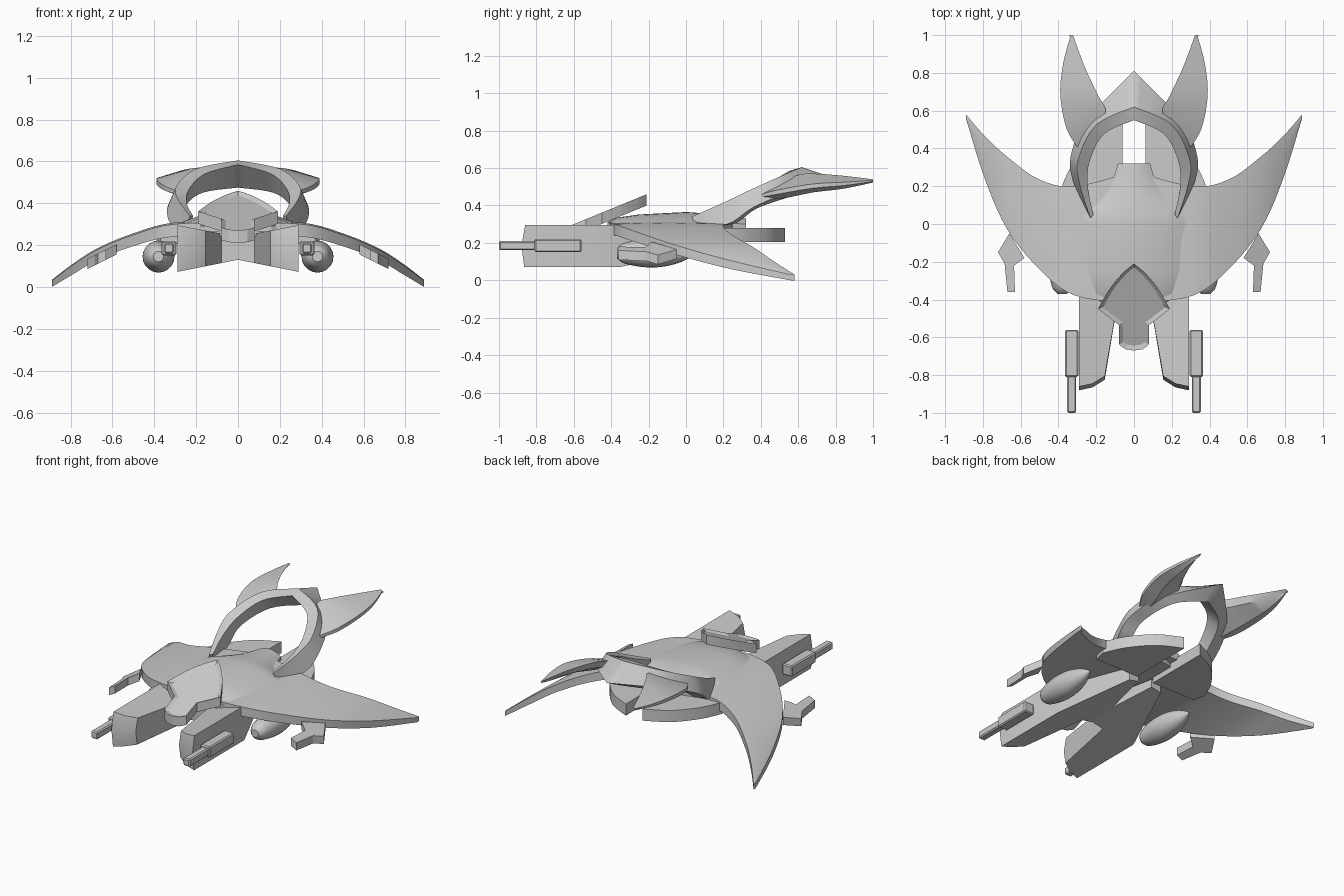
import bpy, bmesh, math
from mathutils import Vector

if "Cube" in bpy.data.objects:
    bpy.data.objects.remove(bpy.data.objects["Cube"])


def make(name, verts, faces, mirror=True, smooth=True):
    bm = bmesh.new()
    vs = [bm.verts.new(v) for v in verts]
    for f in faces:
        bm.faces.new([vs[i] for i in f])
    bmesh.ops.recalc_face_normals(bm, faces=bm.faces)
    me = bpy.data.meshes.new(name)
    bm.to_mesh(me)
    bm.free()
    ob = bpy.data.objects.new(name, me)
    bpy.context.collection.objects.link(ob)
    if mirror:
        ob.modifiers.new("mirror", 'MIRROR').merge_threshold = 0.0005
    if smooth:
        bpy.ops.object.select_all(action='DESELECT')
        ob.select_set(True)
        bpy.context.view_layer.objects.active = ob
        bpy.ops.object.shade_smooth_by_angle(angle=math.radians(30))
    return ob


def loft(name, rings, cap_start=True, cap_end=True, **kw):
    n = len(rings[0])
    faces = [(r * n + i, r * n + (i + 1) % n, (r + 1) * n + (i + 1) % n, (r + 1) * n + i)
             for r in range(len(rings) - 1) for i in range(n)]
    if cap_start:
        faces.append(tuple(range(n)))
    if cap_end:
        faces.append(tuple((len(rings) - 1) * n + i for i in range(n)))
    return make(name, [v for r in rings for v in r], faces, **kw)


def prism(name, outline, bottom, top, **kw):
    return loft(name, [[(x, y, bottom(x, y)) for x, y in outline],
                       [(x, y, top(x, y)) for x, y in outline]], **kw)


def spline(pts, n=5):
    """Catmull-Rom through tuples of any length."""
    p = [pts[0]] + list(pts) + [pts[-1]]
    out = []
    for k in range(1, len(p) - 2):
        for s in range(n):
            t = s / n
            out.append(tuple(0.5 * (2 * b + (c - a) * t + (2 * a - 5 * b + 4 * c - d) * t * t
                                    + (3 * b - a - 3 * c + d) * t ** 3)
                             for a, b, c, d in zip(p[k - 1], p[k], p[k + 1], p[k + 2])))
    return out + [tuple(pts[-1])]


# Swept wings: x, leading y, trailing y, top z, thickness
wing = spline([(0, -.42, .28, .31, .07), (.31, -.38, .2, .30, .06), (.5, -.24, .235, .25, .055),
               (.67, -.03, .355, .18, .05), (.79, .24, .465, .105, .045), (.89, .56, .58, .03, .03)])
loft("wing", [[(x, a, z - t), (x, a, z), (x, (a + b) / 2, z + .12 * t), (x, b, z), (x, b, z - t)]
              for x, a, b, z, t in wing], cap_start=False)

# Domed hull shell: y, half width, crown z, edge z
hull = [(-.42, .16, .31, .29), (-.37, .24, .335, .295), (-.25, .265, .352, .30), (0, .28, .365, .305),
        (.05, .27, .362, .305), (.1, .2, .355, .31), (.17, .135, .345, .31),
        (.25, .105, .335, .305), (.32, .085, .33, .30)]
loft("hull", [[(w * u, y, e + (c - e) * (1 - u * u)) for u in [i / 6 - 1 for i in range(13)]]
              + [(w, y, .265), (-w, y, .265)] for y, w, c, e in hull], mirror=False)

# Forked front prongs running back into the keel
fork = [(0, -.38), (.08, -.38), (.155, -.81), (.22, -.85), (.29, -.865), (.29, -.35),
        (.12, .1), (.05, .1), (0, -.2)]
low = lambda x, y: .13 - .2 * x + max(0, y + .35) * .12
high = lambda x, y: .24 + .19 * x - max(0, y + .35) * .05
rows = []
for f, push in ((0, 0), (.5, .015), (1, -.005)):
    rows.append([(x, y - (push if y < -.8 else 0), low(x, y) * (1 - f) + high(x, y) * f) for x, y in fork])
loft("prong", rows)

# Guns beside the prongs
for name, w, y0, y1 in (("gun_body", .035, -.81, -.56), ("gun_barrel", .024, -1.0, -.78)):
    g = prism(name, [(.33 - w, y0), (.33 + w, y0), (.33 + w, y1), (.33 - w, y1)],
              lambda x, y: .185 - w, lambda x, y: .185 + w, smooth=False)
    b = g.modifiers.new("bevel", 'BEVEL')
    b.width, b.segments = .007, 1

# Sloping cockpit visor with a raised rim
half = spline([(0, -.21), (.06, -.26), (.13, -.345), (.19, -.45)], 3) + \
    [(.08, -.535), (.078, -.64), (.045, -.663), (0, -.67)]
shield = half + [(-x, y) for x, y in half[-2:0:-1]]
slope = lambda x, y: .46 + .41 * (y + .21)
visor = prism("cockpit_visor", shield, lambda x, y: slope(x, y) - .06, slope, mirror=False, smooth=False)
bm = bmesh.new()
bm.from_mesh(visor.data)
bm.normal_update()
top = max((f for f in bm.faces if len(f.verts) > 4), key=lambda f: f.normal.z)
bmesh.ops.inset_region(bm, faces=[top], thickness=.022, depth=0)
bmesh.ops.translate(bm, verts=top.verts[:], vec=Vector((0, .006, -.012)))
bm.to_mesh(visor.data)
bm.free()

# Raised tail ring: inner top, outer top, outer bottom, inner bottom
arch = [(.215, .05, .34, .23, .03, .34, .24, .05, .30, .225, .06, .30),
        (.245, .2, .40, .285, .2, .415, .32, .22, .30, .25, .25, .30),
        (.235, .33, .465, .295, .34, .482, .335, .36, .39, .25, .38, .385),
        (.16, .475, .54, .2, .525, .565, .25, .55, .47, .17, .57, .45),
        (0, .55, .585, 0, .62, .605, 0, .81, .54, 0, .68, .475)]
loft("tail_ring", [[r[i:i + 3] for i in (0, 3, 6, 9)] for r in spline(arch)], cap_end=False)

# Tail fins: inner edge, outer edge, thickness
fin = spline([(.21, .44, .49, .28, .38, .455, .03), (.15, .59, .56, .355, .5, .485, .045),
              (.19, .68, .57, .39, .68, .515, .045), (.26, .83, .56, .375, .85, .525, .035),
              (.323, 1, .54, .335, 1, .535, .012)])
loft("tail_fin", [[(a, b, c), (d, e, f), (d, e, f - .5 * t), ((a + 2 * d) / 3, (b + 2 * e) / 3, f - t),
                   (a + .02, b, c - t)] for a, b, c, d, e, f, t in fin])

# Split rear deck beneath the ring
deck = [(.06, .1), (.37, .1)] + spline([(.39, .18), (.33, .31), (.21, .45), (.06, .53)], 4)
prism("rear_deck", deck, lambda x, y: .205, lambda x, y: .28)

# Teardrop pods under the wings
pod = spline([(-.37, .025), (-.33, .055), (-.22, .075), (-.12, .072), (-.02, .045), (.05, .004)], 4)
loft("pod", [[(.38 + r * math.cos(a), y, .145 + r * math.sin(a))
              for a in [i * math.tau / 20 for i in range(20)]] for y, r in pod])

# Small wing cannons
cannon = [(.63, -.36), (.67, -.36), (.685, -.21), (.72, -.15), (.66, -.05), (.58, -.18), (.635, -.22)]
tilt = lambda x, y: .175 - .5 * (x - .64)
prism("wing_cannon", cannon, lambda x, y: tilt(x, y) - .05, tilt, smooth=False)
